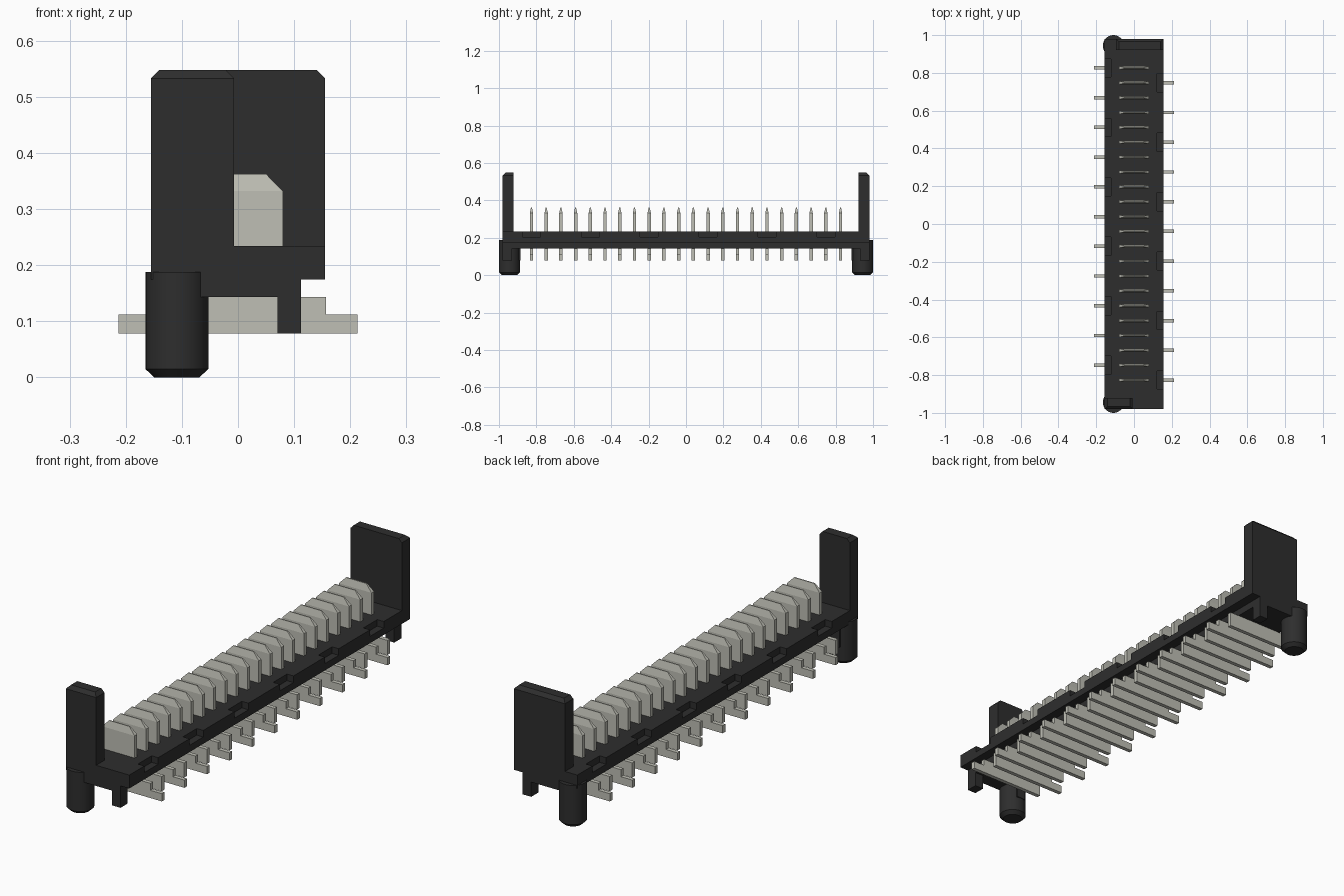
import bpy
import bmesh
import math

cube = bpy.data.objects.get("Cube")
if cube:
    bpy.data.objects.remove(cube, do_unlink=True)


def material(name, color):
    mat = bpy.data.materials.new(name)
    mat.use_nodes = True
    mat.diffuse_color = color
    mat.node_tree.nodes["Principled BSDF"].inputs["Base Color"].default_value = color
    return mat


BLACK = material("black plastic", (0.027, 0.027, 0.027, 1))
METAL = material("pale metal", (0.52, 0.52, 0.46, 1))


def finish(name, bm, mat):
    bmesh.ops.recalc_face_normals(bm, faces=bm.faces)
    mesh = bpy.data.meshes.new(name)
    bm.to_mesh(mesh)
    bm.free()
    mesh.materials.append(mat)
    obj = bpy.data.objects.new(name, mesh)
    bpy.context.collection.objects.link(obj)
    return obj


def add_box(bm, x, y, z):
    verts = bmesh.ops.create_cube(bm, size=1)["verts"]
    for v in verts:
        v.co = [r[0] if c < 0 else r[1] for c, r in zip(v.co, (x, y, z))]
    return verts


def box(name, x, y, z, mat=BLACK):
    bm = bmesh.new()
    add_box(bm, x, y, z)
    return finish(name, bm, mat)


def prism(bm, points, y, half):
    """Extrude an x-z outline along y, centred on y."""
    face = bm.faces.new([bm.verts.new((px, y - half, pz)) for px, pz in points])
    ext = bmesh.ops.extrude_face_region(bm, geom=[face])
    verts = [g for g in ext["geom"] if isinstance(g, bmesh.types.BMVert)]
    bmesh.ops.translate(bm, verts=verts, vec=(0, 2 * half, 0))


PINS, PITCH = 22, 0.0787
pin_y = [(i - (PINS - 1) / 2) * PITCH for i in range(PINS)]

# Base: stepped section along the row
bm = bmesh.new()
half_base = [(0.07, 0.143), (0.112, 0.143), (0.112, 0.175), (0.155, 0.175), (0.155, 0.234)]
prism(bm, half_base + [(-x, z) for x, z in reversed(half_base)], 0, 0.98)
base = finish("base", bm, BLACK)

# Edge notches: every second tail on each side
bm = bmesh.new()
for i, y in enumerate(pin_y):
    if i % 4 == 0:
        add_box(bm, (0.123, 0.2), (y - 0.048, y + 0.048), (0.205, 0.3))
        add_box(bm, (-0.2, -0.123), (-y - 0.048, -y + 0.048), (0.205, 0.3))
cutter = finish("notch_cutter", bm, BLACK)
cutter.hide_render = True
cutter.hide_viewport = True
cut = base.modifiers.new("notches", "BOOLEAN")
cut.object = cutter
cut.solver = "EXACT"


# End posts with chamfered tops
def post(name, x0, x1, side):
    bm = bmesh.new()
    bevel, shoulder, top = 0.015, 0.533, 0.548
    outer, inner = side * 0.98, side * 0.922
    y = sorted((outer, inner))
    add_box(bm, (x0, x1), y, (0.18, shoulder))
    cap = add_box(bm, (x0, x1), y, (shoulder, top))
    for v in cap:
        if v.co.z > shoulder + 0.001:
            v.co.x += bevel if v.co.x < (x0 + x1) / 2 else -bevel
            if abs(v.co.y) > 0.95:
                v.co.y -= side * bevel
    bmesh.ops.remove_doubles(bm, verts=bm.verts, dist=0.0001)
    inside = [f for f in bm.faces if all(abs(v.co.z - shoulder) < 0.001 for v in f.verts)]
    bmesh.ops.delete(bm, geom=inside, context="FACES_ONLY")
    finish(name, bm, BLACK)


post("front_post", -0.155, -0.007, -1)
post("back_post", -0.095, 0.155, 1)

# Locating pegs, standoff feet and peg ribs at both ends
for label, s in (("front", -1), ("back", 1)):
    bm = bmesh.new()
    for r0, r1, z0, z1 in ((0.04, 0.056, 0, 0.015), (0.056, 0.056, 0.015, 0.188)):
        new = bmesh.ops.create_cone(bm, cap_ends=True, segments=32, radius1=r0,
                                    radius2=r1, depth=z1 - z0)
        bmesh.ops.translate(bm, verts=new["verts"], vec=(-0.109, s * 0.944, (z0 + z1) / 2))
    bmesh.ops.remove_doubles(bm, verts=bm.verts, dist=0.0001)
    inside = [f for f in bm.faces if all(abs(v.co.z - 0.015) < 0.001 for v in f.verts)]
    bmesh.ops.delete(bm, geom=inside, context="FACES_ONLY")
    peg = finish(label + "_peg", bm, BLACK)
    bpy.ops.object.select_all(action="DESELECT")
    bpy.context.view_layer.objects.active = peg
    peg.select_set(True)
    bpy.ops.object.shade_smooth_by_angle(angle=math.radians(30))
    box(label + "_foot", (0.07, 0.112), sorted((s * 0.98, s * 0.93)), (0.078, 0.16))
    box(label + "_peg_rib", (-0.13, -0.088), sorted((s * 0.94, s * 0.885)), (0.078, 0.16))

# Contacts: blade with tapered tip above, tail below on alternating sides
bm = bmesh.new()
HALF = 0.009
for i, y in enumerate(pin_y):
    side = 1 if i % 2 == 0 else -1
    lower = [(-0.157, 0.078), (0.213, 0.078), (0.213, 0.112), (0.157, 0.112),
             (0.157, 0.143), (-0.157, 0.143)]
    prism(bm, [(side * x, z) for x, z in lower], y, HALF)
    add_box(bm, (-0.08, 0.08), (y - HALF, y + HALF), (0.143, 0.332))
    tip = add_box(bm, (-0.08, 0.08), (y - HALF, y + HALF), (0.332, 0.363))
    for v in tip:
        if v.co.z > 0.35:
            v.co.x *= 0.62
            v.co.y = y + (v.co.y - y) * 0.25
finish("contacts", bm, METAL)
